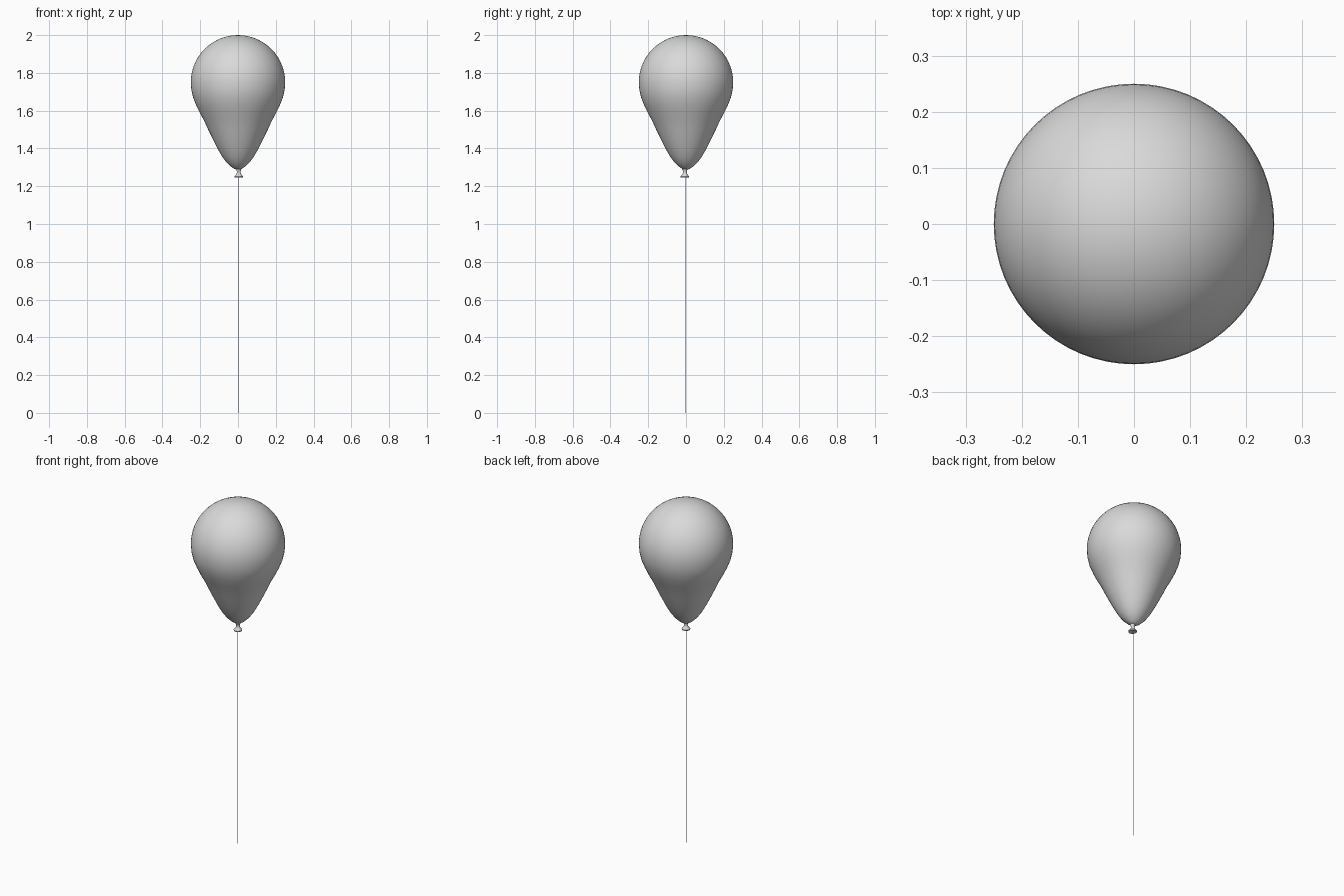
import bpy, bmesh, math

cube = bpy.data.objects.get("Cube")
if cube:
    bpy.data.objects.remove(cube, do_unlink=True)

grey = bpy.data.materials.new("soft_grey")
grey.use_nodes = True
colour = (0.7, 0.7, 0.7, 1)
grey.diffuse_color = colour
grey.node_tree.nodes["Principled BSDF"].inputs["Base Color"].default_value = colour


def lathe(name, profile, sides, centre=(0, 0)):
    """Spin (radius, height) points around z; zero radius makes a pole."""
    bm = bmesh.new()
    rings = []
    for r, z in profile:
        if r == 0:
            rings.append([bm.verts.new((*centre, z))])
            continue
        rings.append([bm.verts.new((centre[0] + r * math.cos(math.tau * i / sides),
                                    centre[1] + r * math.sin(math.tau * i / sides), z))
                      for i in range(sides)])
    for a, b in zip(rings, rings[1:]):
        for i in range(sides):
            j = (i + 1) % sides
            quad = [a[i % len(a)], a[j % len(a)], b[j % len(b)], b[i % len(b)]]
            bm.faces.new(list(dict.fromkeys(quad)))
    bmesh.ops.recalc_face_normals(bm, faces=bm.faces)
    mesh = bpy.data.meshes.new(name)
    bm.to_mesh(mesh)
    bm.free()
    mesh.materials.append(grey)
    obj = bpy.data.objects.new(name, mesh)
    bpy.context.collection.objects.link(obj)
    bpy.ops.object.select_all(action="DESELECT")
    obj.select_set(True)
    bpy.context.view_layer.objects.active = obj
    bpy.ops.object.shade_smooth_by_angle(angle=math.radians(50))
    return obj


# Balloon: round dome above, tapering teardrop below
dome = [(0.25 * math.sin(a), 1.75 + 0.25 * math.cos(a))
        for a in (math.pi / 2 * i / 14 for i in range(1, 15))]
taper = [(0.247, 1.71), (0.238, 1.67), (0.222, 1.63), (0.203, 1.59),
         (0.181, 1.55), (0.158, 1.5), (0.134, 1.45), (0.109, 1.4),
         (0.083, 1.355), (0.06, 1.325), (0.037, 1.303), (0.018, 1.291)]
lathe("balloon", [(0, 2)] + dome + taper + [(0, 1.287)], 64)

# Pinched neck with a flared lip
lathe("knot", [(0, 1.295), (0.014, 1.29), (0.009, 1.276), (0.011, 1.267),
               (0.018, 1.257), (0.023, 1.252), (0.022, 1.247),
               (0.012, 1.249), (0, 1.253)], 20, (0.004, -0.006))

# Thin hanging string
lathe("string", [(0, 1.265), (0.0008, 1.265), (0.0008, 0), (0, 0)], 6, (0.002, -0.004))
